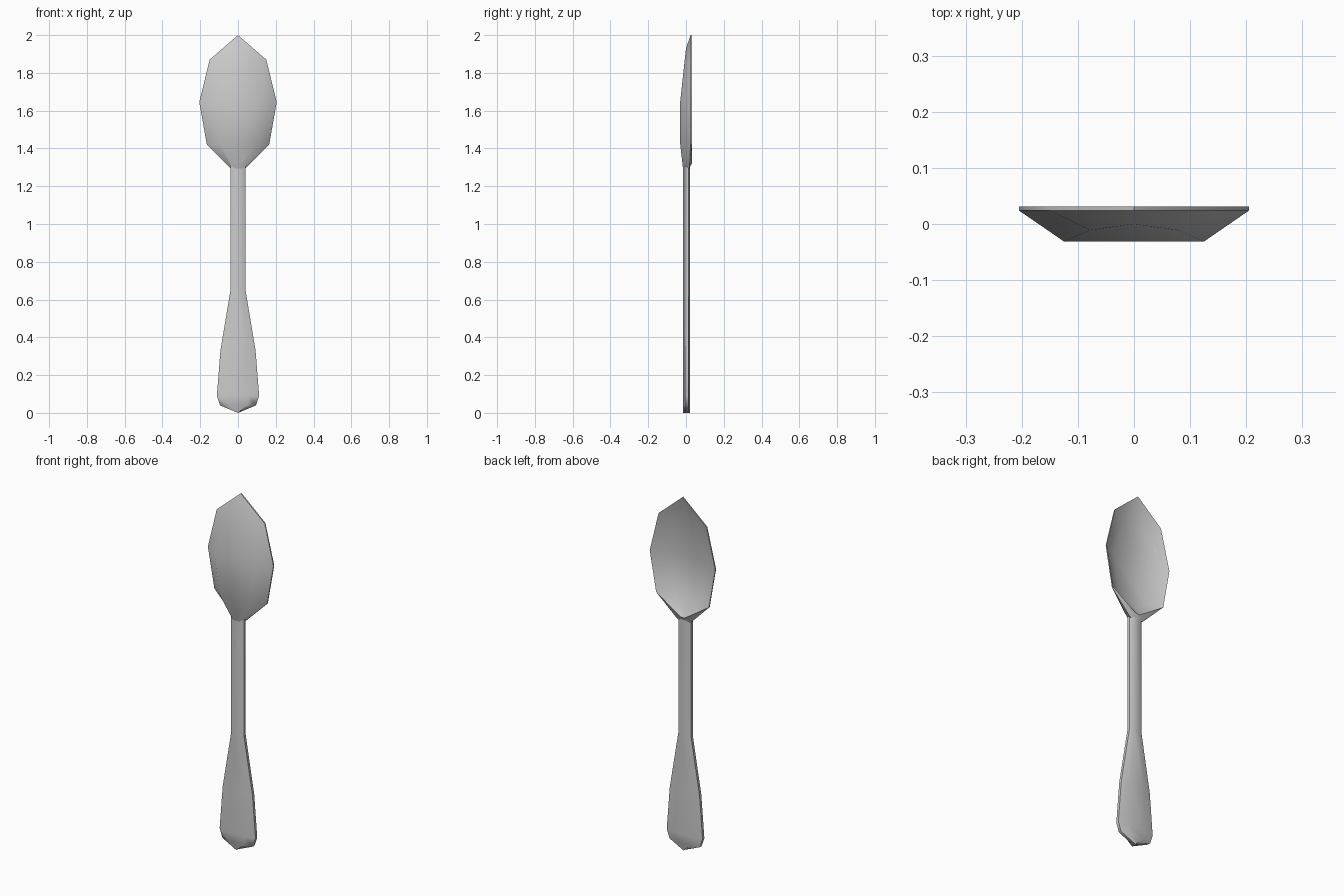
import bpy, math

if "Cube" in bpy.data.objects:
    bpy.data.objects.remove(bpy.data.objects["Cube"])


def make(name, verts, faces):
    me = bpy.data.meshes.new(name)
    me.from_pydata(verts, [], faces)
    me.update()
    ob = bpy.data.objects.new(name, me)
    bpy.context.collection.objects.link(ob)
    bpy.ops.object.select_all(action='DESELECT')
    ob.select_set(True)
    bpy.context.view_layer.objects.active = ob
    bpy.ops.object.mode_set(mode='EDIT')
    bpy.ops.mesh.select_all(action='SELECT')
    bpy.ops.mesh.normals_make_consistent(inside=False)
    bpy.ops.object.mode_set(mode='OBJECT')
    bpy.ops.object.shade_smooth_by_angle(angle=math.radians(50))
    return ob


def bridge(a, b, n):
    return [(a + i, a + (i + 1) % n, b + (i + 1) % n, b + i) for i in range(n)]


# handle: eight-sided section, width varying with height
section = [(1, -.004), (.5, -.016), (-.5, -.016), (-1, -.004),
           (-1, .012), (-.5, .022), (.5, .022), (1, .012)]
stations = [(0, .001), (.04, .095), (.09, .112), (.33, .093), (.65, .04), (1.31, .04)]
verts = [(x * w, y, z) for z, w in stations for x, y in section]
faces = [tuple(range(8)), tuple(range(40, 48))]
for k in range(5):
    faces += bridge(k * 8, k * 8 + 8, 8)
make("handle", verts, faces)


# bowl: mirrored loops, each given as tip followed by its right half
def loop(half):
    return half + [(-x, y, z) for x, y, z in reversed(half[1:])]


outline = [(0, 2.0), (.15, 1.87), (.205, 1.645), (.165, 1.42)]
rim = [(x, .031, z) for x, z in outline] + [(.012, .031, 1.32)]
lip = [(x, .024, z) for x, z in outline] + [(.04, .018, 1.295)]
back = [(0, 0, 1.93), (.078, -.011, 1.83), (.125, -.031, 1.645),
        (.095, -.031, 1.425), (.02, -.016, 1.295)]
inner = [(0, .011, 1.93), (.076, -.001, 1.83), (.12, -.021, 1.645),
         (.09, -.02, 1.435), (.012, .022, 1.335)]
N = 9


def cap(o):
    rows = [(o + 0, o + 1, o + 8)]
    return rows + [(o + i, o + i + 1, o + 8 - i, o + 9 - i) for i in range(1, 4)]


verts = loop(inner) + loop(rim) + loop(lip) + loop(back)
faces = cap(0) + cap(27)
for k in range(3):
    faces += bridge(k * N, k * N + N, N)
make("bowl", verts, faces)
